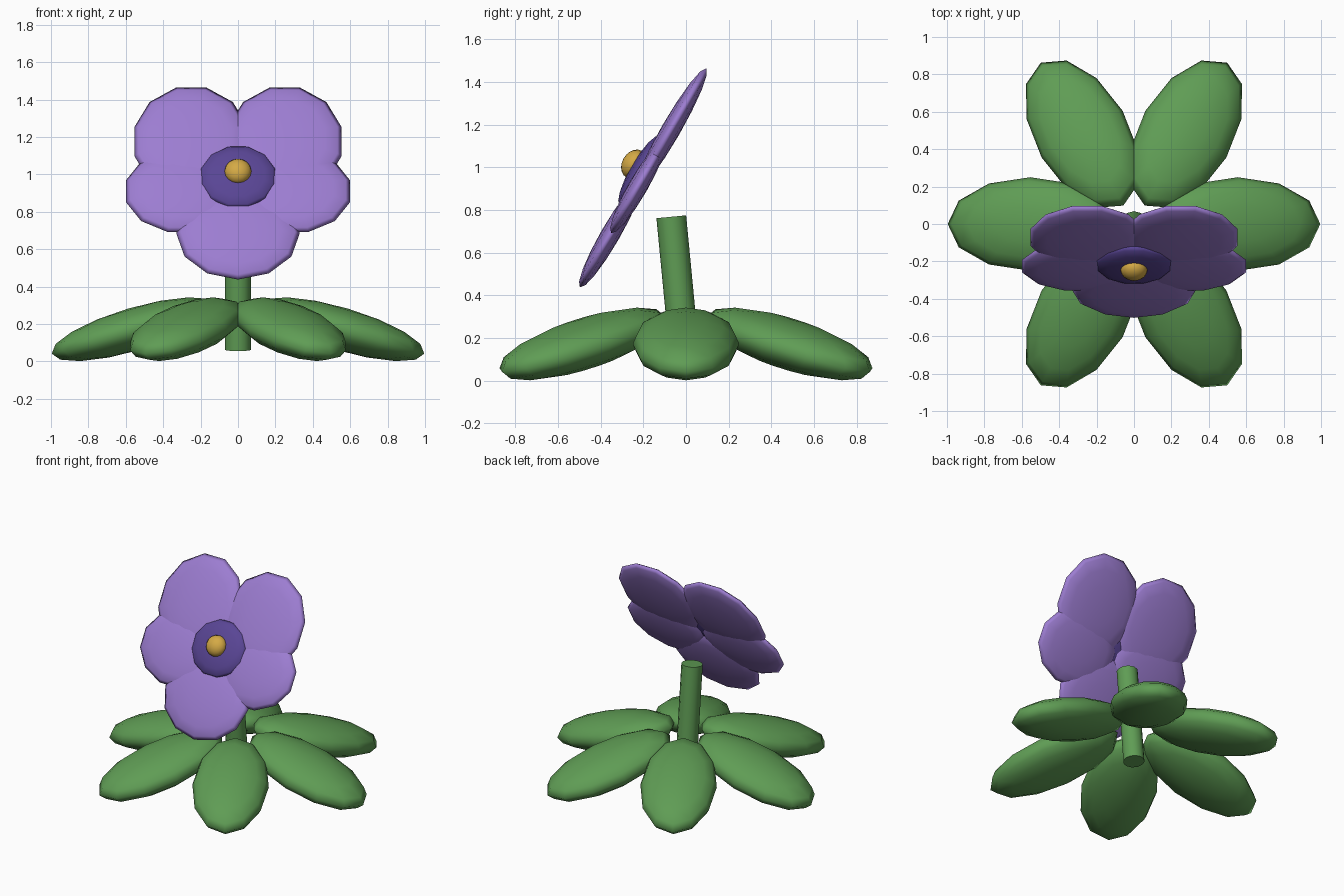
import bpy, math
from mathutils import Matrix, Vector

if "Cube" in bpy.data.objects:
    bpy.data.objects.remove(bpy.data.objects["Cube"])


def material(name, rgb):
    m = bpy.data.materials.new(name)
    m.diffuse_color = (*rgb, 1)
    m.use_nodes = True
    m.node_tree.nodes["Principled BSDF"].inputs["Base Color"].default_value = m.diffuse_color
    return m


GREEN = material("leaf green", (0.115, 0.335, 0.09))
LILAC = material("petal lilac", (0.335, 0.205, 0.64))
VIOLET = material("deep violet", (0.10, 0.06, 0.30))
YELLOW = material("pollen yellow", (0.66, 0.40, 0.06))


def finish(name, mat):
    ob = bpy.context.object
    ob.name = name
    ob.data.materials.append(mat)
    return ob


def ellipsoid(name, mat, matrix, size, phase=0, segments=12, rings=8):
    """Squashed sphere; phase turns the facets inside the outline."""
    bpy.ops.mesh.primitive_uv_sphere_add(segments=segments, ring_count=rings, radius=1)
    ob = finish(name, mat)
    ob.data.transform(matrix @ Matrix.Diagonal((*size, 1))
                      @ Matrix.Rotation(math.radians(phase), 4, 'Z'))
    bpy.ops.object.shade_smooth()
    return ob


# Rosette of six drooping leaves
for i in range(6):
    m = (Matrix.Rotation(math.radians(60 * i), 4, 'Z')
         @ Matrix.Translation((0.555, 0, 0.172))
         @ Matrix.Rotation(math.radians(16.5), 4, 'Y'))
    ellipsoid(f"leaf_{i + 1}", GREEN, m, (0.46, 0.25, 0.115))

# Leaning stem
bpy.ops.mesh.primitive_cylinder_add(vertices=12, radius=0.07, depth=0.71,
                                    location=(0, -0.035, 0.415),
                                    rotation=(math.radians(5.5), 0, 0))
finish("stem", GREEN)
bpy.ops.object.shade_smooth_by_angle(angle=math.radians(40))

# Flower plane: local x across, local y up the face, local z out of the face
FACE = Matrix.Translation((0, -0.19, 0.97)) @ Matrix.Rotation(math.radians(60), 4, 'X')


def on_face(x, y, z=0):
    return FACE @ Matrix.Translation((x, y, z))


# Petals
for side, s in (("left", -1), ("right", 1)):
    ellipsoid(f"upper_petal_{side}", LILAC, on_face(s * 0.25, 0.237),
              (0.315, 0.345, 0.045), 15)
    ellipsoid(f"side_petal_{side}", LILAC, on_face(s * 0.295, -0.07),
              (0.315, 0.26, 0.045), 15)
ellipsoid("lower_petal", LILAC, on_face(0, -0.33), (0.33, 0.285, 0.045))

# Dark eye and yellow centre
ellipsoid("flower_eye", VIOLET, on_face(0, 0, 0.03), (0.21, 0.195, 0.045), 15)
ellipsoid("flower_centre", YELLOW, on_face(0, 0.012, 0.07), (0.072, 0.072, 0.055),
          segments=16, rings=10)
